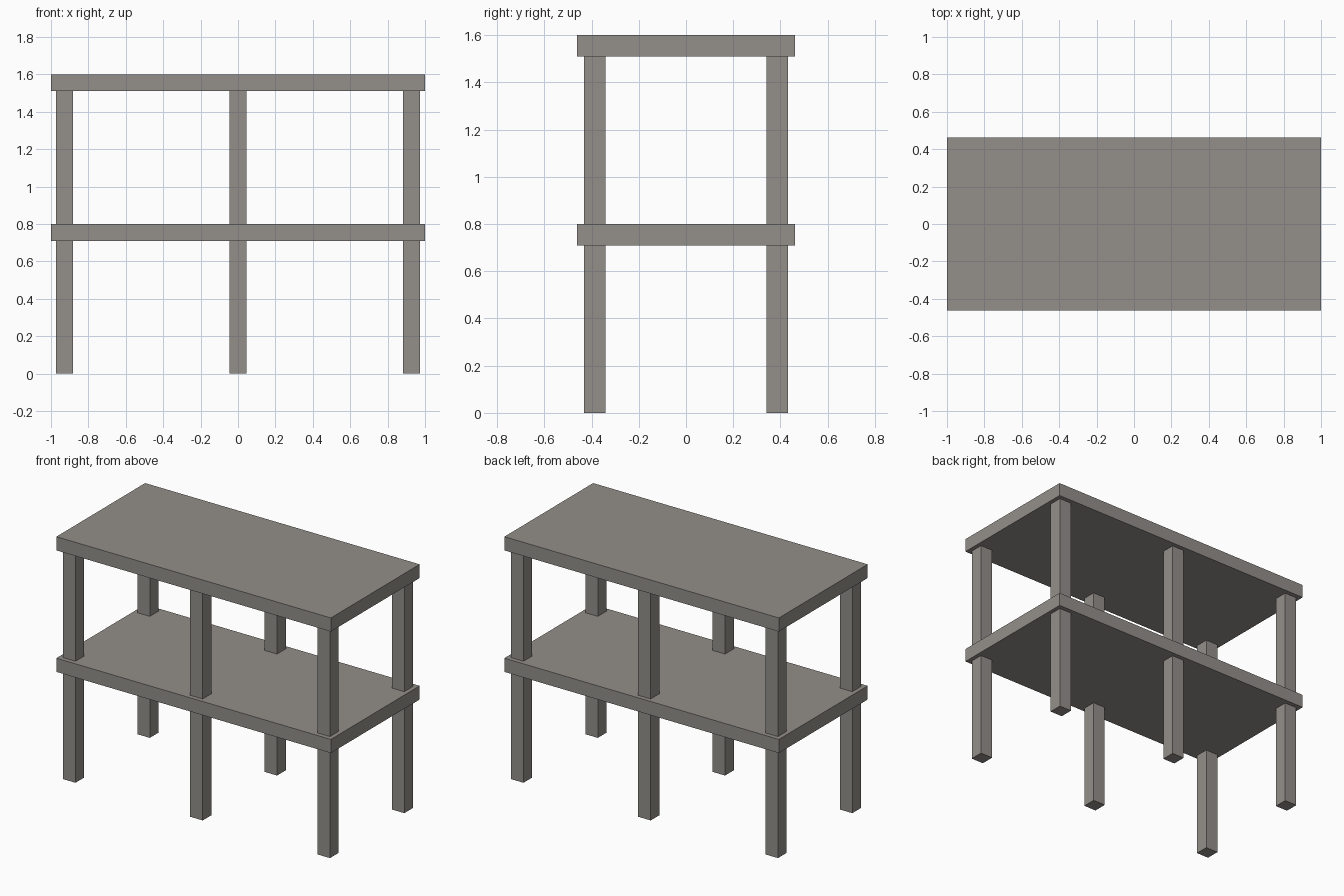
import bpy

if "Cube" in bpy.data.objects:
    bpy.data.objects.remove(bpy.data.objects["Cube"])

stone = bpy.data.materials.new("warm_grey")
stone.diffuse_color = (0.292, 0.275, 0.254, 1.0)
stone.use_nodes = True
stone.node_tree.nodes["Principled BSDF"].inputs["Base Color"].default_value = stone.diffuse_color


def box(name, x, y, z0, z1, sx, sy):
    """Axis-aligned box centred on x, y and spanning z0 to z1."""
    bpy.ops.mesh.primitive_cube_add(size=1, location=(x, y, (z0 + z1) / 2))
    ob = bpy.context.object
    ob.name = name
    ob.scale = (sx, sy, z1 - z0)
    bpy.ops.object.transform_apply(location=False, rotation=False, scale=True)
    ob.data.materials.append(stone)
    return ob


LEG = 0.091
SLAB = 0.09

# Two identical tiers: six posts carrying one slab each
for tier, base, top in (("lower", 0.0, 0.8), ("upper", 0.8, 1.6)):
    box(f"{tier}_shelf", 0, 0, top - SLAB, top, 2.0, 0.924)
    for side, y in (("front", -0.387), ("back", 0.387)):
        for place, x in (("left", -0.927), ("middle", 0.0), ("right", 0.927)):
            box(f"{tier}_{side}_{place}_leg", x, y, base, top - SLAB, LEG, LEG)
